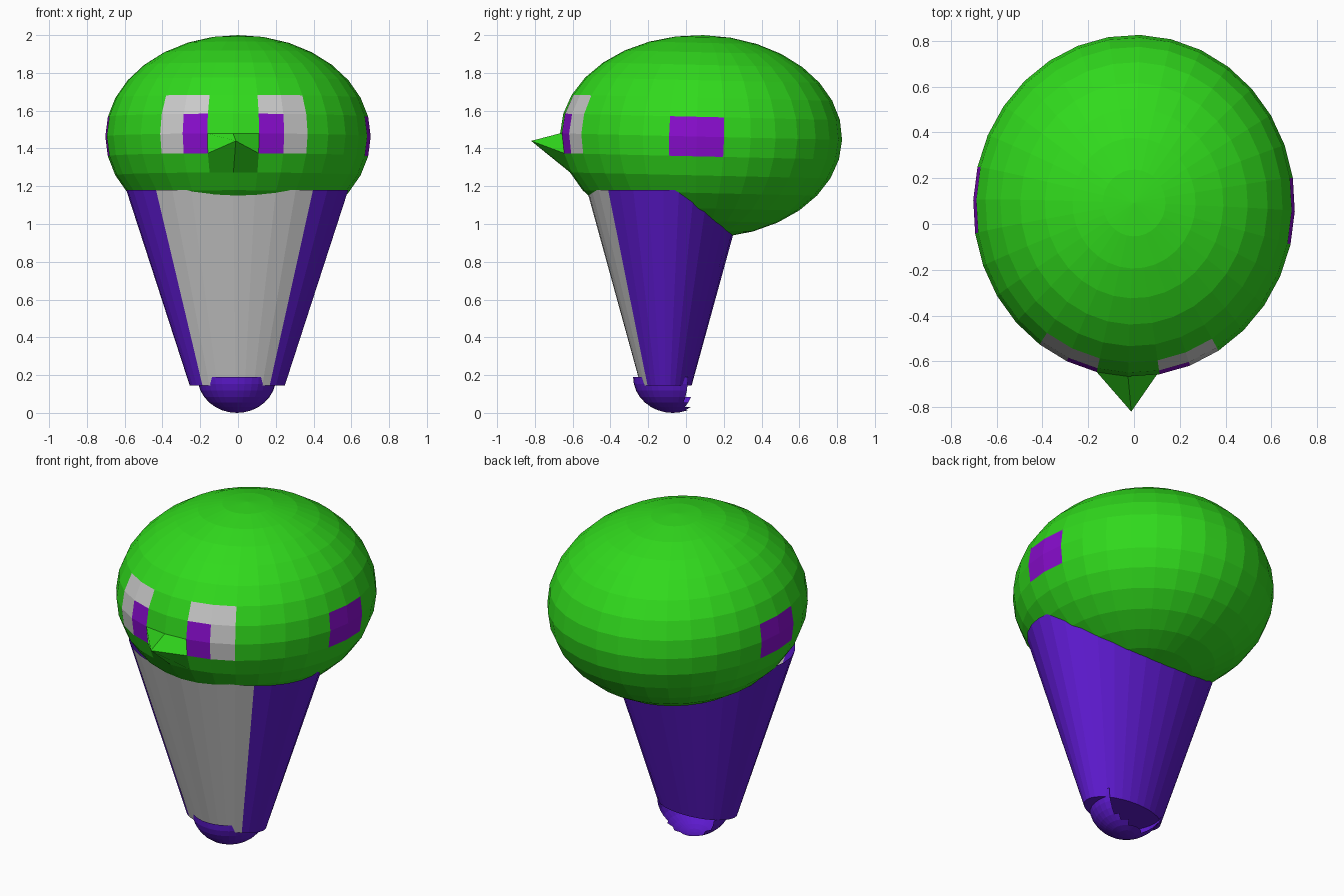
import bpy, bmesh, math, random
from mathutils import Matrix, Vector

if "Cube" in bpy.data.objects:
    bpy.data.objects.remove(bpy.data.objects["Cube"])

random.seed(4)
STEP = math.radians(11.25)  # one of 32 segments


def material(name, rgb):
    m = bpy.data.materials.new(name)
    m.diffuse_color = (*rgb, 1)
    m.use_nodes = True
    m.node_tree.nodes["Principled BSDF"].inputs["Base Color"].default_value = m.diffuse_color
    return m


green = material("green", (0.03, 0.70, 0.012))
violet = material("violet", (0.11, 0.01, 0.62))
purple = material("purple", (0.25, 0.004, 0.62))
grey = material("light_grey", (0.8, 0.8, 0.8))


def finish(name, bm, mats):
    mesh = bpy.data.meshes.new(name)
    bm.to_mesh(mesh)
    bm.free()
    for m in mats:
        mesh.materials.append(m)
    ob = bpy.data.objects.new(name, mesh)
    bpy.context.collection.objects.link(ob)
    return ob


def segment(co):
    """Segments away from the front (-y), to either side."""
    return abs(math.atan2(co.x, -co.y)) / STEP


# Head: squashed sphere with painted eyes and side patches
bm = bmesh.new()
bmesh.ops.create_uvsphere(bm, u_segments=32, v_segments=16, radius=1)
for f in bm.faces:
    c = f.calc_center_median()
    seg = segment(c)
    row = math.asin(c.normalized().z) / STEP
    if 1 < seg < 3 and -1 < row < 2:
        f.material_index = 1 if seg < 2 and row < 1 else 2
    elif 7 < seg < 9 and -1 < row < 1:
        f.material_index = 1
# Beak: the front vertex one ring below the middle, pulled forward
front = Vector((0, -math.cos(STEP), -math.sin(STEP)))
beak = min(bm.verts, key=lambda v: (v.co - front).length)
place = (Matrix.Translation((0, 0.08, 1.463))
         @ Matrix.Rotation(math.radians(-2), 4, 'Z')
         @ Matrix.Rotation(math.radians(-1.3), 4, 'X')
         @ Matrix.Diagonal((0.703, 0.747, 0.537, 1)))
bm.transform(place)
beak.co = (-0.012, -0.82, 1.44)
finish("head", bm, [green, purple, grey])

# Body: oval tapering cone with a grey front panel, open under the head
bm = bmesh.new()
bmesh.ops.create_cone(bm, cap_ends=True, segments=32, radius1=1, radius2=1, depth=2)
for f in bm.faces:
    c = f.calc_center_median()
    if abs(c.z) < 0.5 and segment(c) < 4:
        f.material_index = 1
bmesh.ops.delete(bm, geom=[f for f in bm.faces if f.calc_center_median().z > 0.5],
                 context='FACES_ONLY')
bm.transform(Matrix.Rotation(math.radians(-2), 4, 'Z'))
for v in bm.verts:
    rx, ry, z = (0.588, 0.42, 1.18) if v.co.z > 0 else (0.252, 0.135, 0.145)
    v.co = (v.co.x * rx - 0.004, v.co.y * ry - 0.105, z)
finish("body", bm, [violet, grey])

# Foot: open bowl, broken off raggedly at the back
bm = bmesh.new()
bmesh.ops.create_uvsphere(bm, u_segments=32, v_segments=16, radius=1)
bm.transform(Matrix.Translation((-0.006, -0.07, 0.19))
             @ Matrix.Diagonal((0.208, 0.21, 0.19, 1)))
gone = []
for f in bm.faces:
    c = f.calc_center_median()
    if c.z > 0.19 or c.y > 0.0 + random.uniform(-0.012, 0.012):
        gone.append(f)
bmesh.ops.delete(bm, geom=gone, context='FACES')
finish("foot", bm, [violet])
